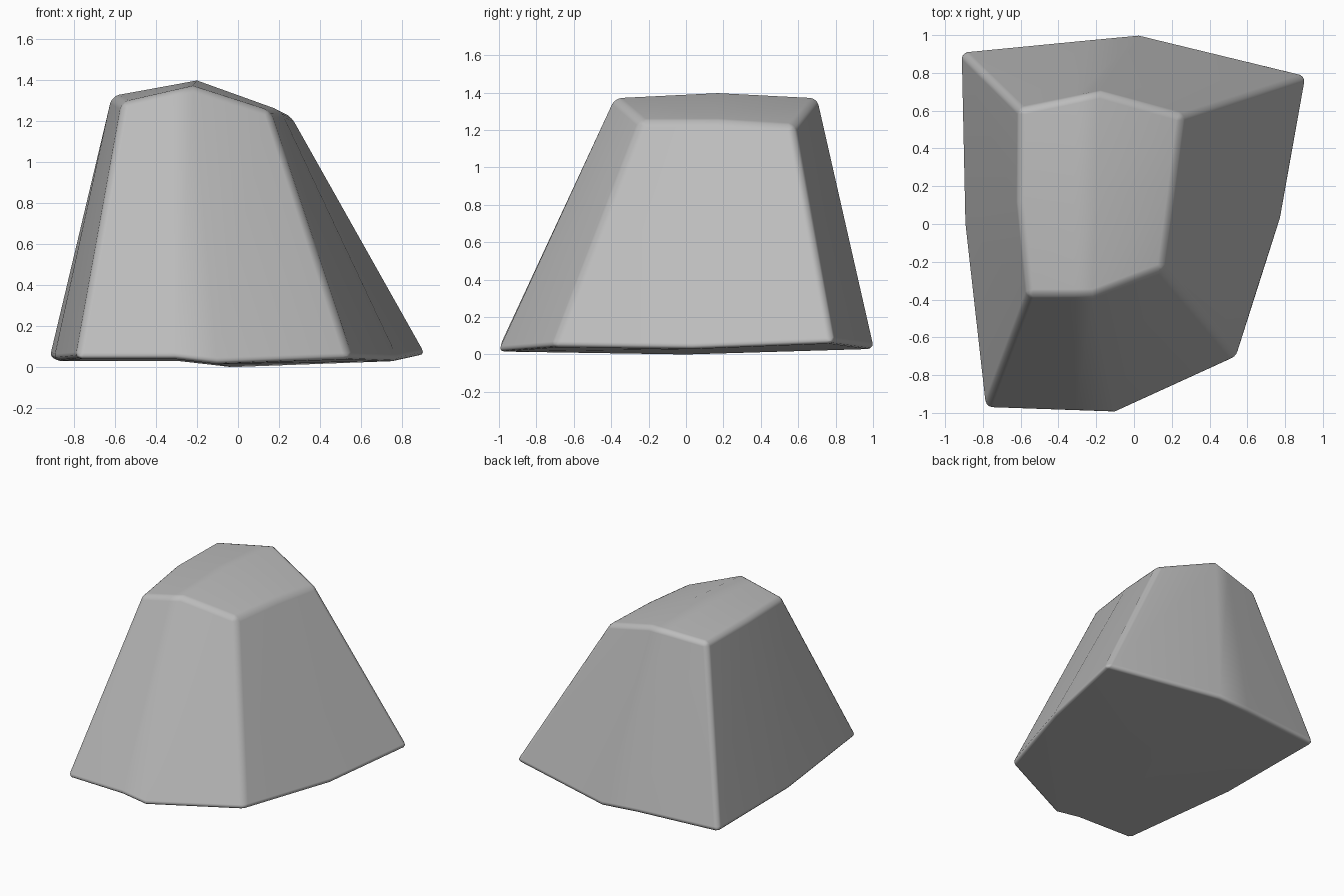
import bpy, bmesh
from mathutils import Vector

cube = bpy.data.objects.get("Cube")
if cube:
    bpy.data.objects.remove(cube, do_unlink=True)

stone = bpy.data.materials.new("stone grey")
stone.use_nodes = True
color = (0.5, 0.5, 0.5, 1)
stone.diffuse_color = color
stone.node_tree.nodes["Principled BSDF"].inputs["Base Color"].default_value = color

# Three rows (front, middle, back) of left-to-right points for base and crown
BASE = [[(-0.79, -0.98, 0.04), (-0.1, -1.005, 0.015), (0.55, -0.71, 0.04)],
        [(-0.9, 0, 0.03), (-0.03, 0, 0.0), (0.785, 0.03, 0.03)],
        [(-0.92, 0.915, 0.04), (0.03, 1.005, 0.03), (0.92, 0.79, 0.06)]]
CROWN = [[(-0.565, -0.38, 1.29), (-0.22, -0.38, 1.37), (0.155, -0.24, 1.25)],
         [(-0.615, 0.12, 1.32), (-0.2, 0.17, 1.397), (0.21, 0.17, 1.25)],
         [(-0.61, 0.61, 1.32), (-0.18, 0.7, 1.37), (0.26, 0.575, 1.225)]]


def add_sheet(bm, rows, flat):
    """Grid of vertices with one extra column beside the middle ridge."""
    sheet = []
    for row in rows:
        a, b, c = (Vector(p) for p in row)
        kink = a.lerp(b, 0.7)
        if flat:
            kink.z = a.z
        sheet.append([bm.verts.new(p) for p in (a, kink, b, c)])
    return sheet


def border(sheet):
    return (sheet[0] + [sheet[1][-1]] + sheet[2][::-1] + [sheet[1][0]])


bm = bmesh.new()
base = add_sheet(bm, BASE, True)
crown = add_sheet(bm, CROWN, False)

# Base and crown surfaces
for j in range(2):
    for i in range(3):
        bm.faces.new((crown[j][i], crown[j][i + 1], crown[j + 1][i + 1], crown[j + 1][i]))
        bm.faces.new((base[j][i], base[j + 1][i], base[j + 1][i + 1], base[j][i + 1]))

# Sloping sides
low, high = border(base), border(crown)
n = len(low)
for i in range(n):
    k = (i + 1) % n
    bm.faces.new((low[i], low[k], high[k], high[i]))
bmesh.ops.recalc_face_normals(bm, faces=bm.faces)

# Worn edges: both rims and the four corners
edges = set()
for ring in (low, high):
    edges.update(bm.edges.get((ring[i], ring[(i + 1) % n])) for i in range(n))
for j in (0, 2):
    for i in (0, 3):
        edges.add(bm.edges.get((base[j][i], crown[j][i])))
bmesh.ops.bevel(bm, geom=list(edges), offset=0.035, segments=3, profile=0.5,
                affect='EDGES', clamp_overlap=True)
for f in bm.faces:
    f.smooth = True

mesh = bpy.data.meshes.new("rock")
bm.to_mesh(mesh)
bm.free()
mesh.materials.append(stone)
rock = bpy.data.objects.new("rock", mesh)
bpy.context.collection.objects.link(rock)

# Keep broad faces flat and shade only the worn edges round
weighted = rock.modifiers.new("even shading", 'WEIGHTED_NORMAL')
weighted.keep_sharp = True
